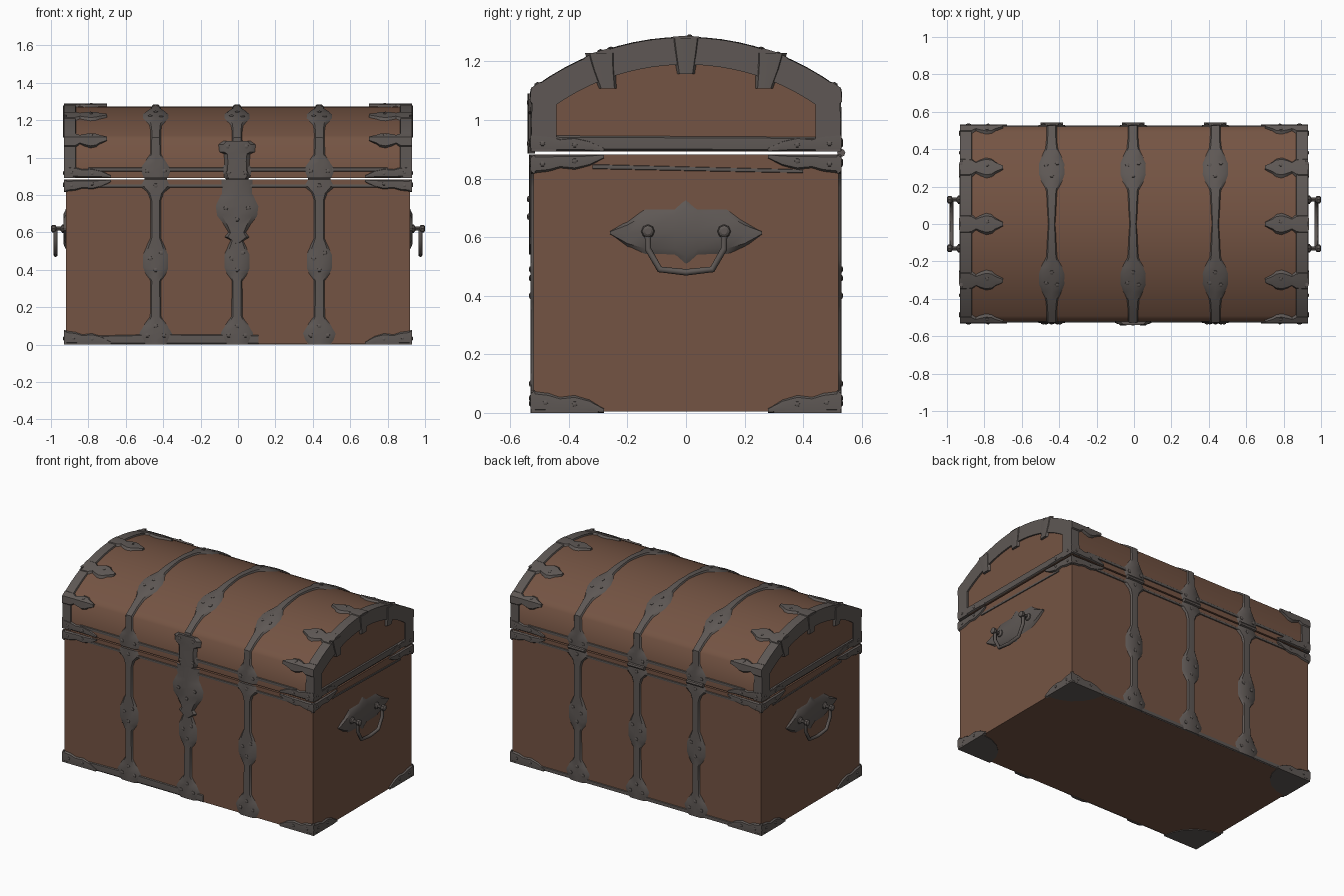
import bpy, bmesh, math

if "Cube" in bpy.data.objects:
    bpy.data.objects.remove(bpy.data.objects["Cube"])

HX, HY, TOP, LID0, SH = 0.92, 0.52, 0.883, 0.892, 1.10   # wood half sizes, body top, lid bottom, lid shoulder
R, CZ = 0.86, 0.413                                       # lid arch radius and centre height
PHI = math.asin(HY / R)
L = R * PHI                                               # half arc length
END = L + SH - LID0                                       # half length of the whole lid path
STRAPS = (-0.44, -0.005, 0.435)


def material(name, rgb):
    m = bpy.data.materials.new(name)
    m.diffuse_color = (*rgb, 1)
    m.use_nodes = True
    m.node_tree.nodes["Principled BSDF"].inputs["Base Color"].default_value = m.diffuse_color
    return m


wood = material("brown_wood", (0.175, 0.088, 0.056))
iron = material("dark_iron", (0.112, 0.097, 0.090))


def finish(name, bm, mat, angle=35):
    bmesh.ops.recalc_face_normals(bm, faces=bm.faces)
    me = bpy.data.meshes.new(name)
    bm.to_mesh(me)
    bm.free()
    me.materials.append(mat)
    me.shade_smooth()
    me.set_sharp_from_angle(angle=math.radians(angle))
    ob = bpy.data.objects.new(name, me)
    bpy.context.collection.objects.link(ob)
    return ob


# Surface maps: (u, v, height above the wood) -> point
def wall(s):
    return lambda u, z, n: (u, s * (HY + n), z)


def gable(s):
    return lambda u, z, n: (s * (HX + n), u, z)


def lid(x, s, n):
    a = abs(s)
    if a <= L + 1e-6:
        return (x, (R + n) * math.sin(s / R), CZ + (R + n) * math.cos(s / R))
    return (x, math.copysign(HY + n, s), SH - (a - L))


def swap(f):
    return lambda a, b, n: f(b, a, n)


def loft(bm, rings):
    rows = [[bm.verts.new(p) for p in r] for r in rings]
    k = len(rows[0])
    for a, b in zip(rows, rows[1:]):
        for i in range(k):
            j = (i + 1) % k
            bm.faces.new((a[i], a[j], b[j], b[i]))
    bm.faces.new(rows[0])
    bm.faces.new(rows[-1])


def strip(bm, stations, f, t=0.01):
    """Raised plate lying on a surface; stations are (along, low edge, high edge)."""
    sec = ((0, -0.004), (0.15, t), (0.5, t * 1.15), (0.85, t), (1, -0.004))
    loft(bm, [[f(a, lo + (hi - lo) * k, n) for k, n in sec] for a, lo, hi in stations])


def sym(c, pairs):
    return [(a, c - w, c + w) for a, w in pairs]


def rivet(bm, u, v, f, n, r=0.013):
    ring = lambda q, h: [f(u + q * math.cos(i * math.pi / 3), v + q * math.sin(i * math.pi / 3), h) for i in range(6)]
    loft(bm, [ring(r, n - 0.004), ring(r * 0.9, n + 0.003), ring(r * 0.4, n + 0.006)])


def box(name, lo, hi, mat):
    bm = bmesh.new()
    loft(bm, [[(x, y, z) for x, y in ((lo[0], lo[1]), (hi[0], lo[1]), (hi[0], hi[1]), (lo[0], hi[1]))]
              for z in (lo[2], hi[2])])
    return finish(name, bm, mat)


# Wooden body and arched lid
box("chest_body", (-HX, -HY, 0.004), (HX, HY, TOP), wood)
path = [-END] + [-L + 2 * L * i / 32 for i in range(33)] + [END]
bm = bmesh.new()
loft(bm, [[lid(x, s, 0) for s in path] for x in (-HX, HX)])
finish("chest_lid", bm, wood, 60)

# Vertical straps on the body, front and back
bm, rv = bmesh.new(), bmesh.new()
BODY = ((0.0, .065), (.03, .085), (.06, .095), (.10, .07), (.15, .032), (.34, .03), (.38, .06), (.41, .073),
        (.48, .073), (.52, .055), (.57, .03), (.77, .03), (.81, .045), (.845, .088), (.883, .065))
for s in (-1, 1):
    for x in STRAPS:
        strip(bm, sym(x, BODY), swap(wall(s)))
        for dx, z in ((0, .40), (-.03, .46), (.03, .49), (0, .10), (-.045, .05), (.045, .05), (0, .85)):
            rivet(rv, x + dx, z, wall(s), 0.01)
finish("body_straps", bm, iron)

# Straps over the lid
bm = bmesh.new()
HALF = ((.06, .025), (.12, .028), (.18, .032), (.23, .06), (.27, .074), (.33, .074), (.37, .058), (.42, .036),
        (.49, .03), (L, .03), (.64, .032), (.68, .06), (.72, .09), (END, .07))
LID = [(-a, w) for a, w in reversed(HALF)] + [(0, .02)] + list(HALF)
for x in STRAPS:
    strip(bm, sym(x, LID), swap(lid))
    for s in (-1, 1):
        for dx, a in ((0, .26), (-.03, .32), (.03, .33), (-.045, .73), (.045, .73)):
            rivet(rv, x + dx, s * a, lid, 0.01)
finish("lid_straps", bm, iron)

# Rims along both arched ends of the lid, wrapping onto the end faces
for side, sx in (("left", -1), ("right", 1)):
    bm = bmesh.new()
    rings = []
    for s in path:
        out = [lid(sx * x, s, n) for x, n in ((.865, -.004), (.87, .009), (.93, .009))]
        _, y, z = lid(0, s, 0)
        inner = [(sx * x, y * .85, LID0 + (z - LID0) * .78) for x in (.93, .915)]
        rings.append(out + inner)
    loft(bm, rings)
    # Leaf-shaped claws reaching onto the lid, and wedges on the end face
    claw = ((.93, .06), (.87, .058), (.845, .035), (.82, .05), (.79, .062), (.76, .055), (.74, .035), (.70, .012))
    for c in (-L, -.307, 0, .307, L):
        strip(bm, sym(c, [(sx * a, w * (.85 if abs(c) == L else 1)) for a, w in claw]), lid, 0.013)
        rivet(rv, sx * .785, c + .012 if abs(c) < L else c * .96, lid, 0.013, 0.011)
    for y in (-.29, 0, .29):
        z = CZ + math.sqrt(R * R - y * y)
        strip(bm, [(z + .006, y - .055, y + .055), (z - .05, y * .97 - .045, y * .97 + .045),
                   (z - .115, y * .92 - .032, y * .92 + .032)], swap(gable(sx)), 0.014)
    finish(side + "_lid_rim", bm, iron)

# Corner brackets: lid bottom, body top and body bottom, on all four sides
bm = bmesh.new()
for s in (-1, 1):
    for f, e in ((wall(s), .93), (gable(s), .53)):
        for m in (-1, 1):
            for lo, hi, flip in ((LID0, .958, 0), (.815, TOP, 1), (0, .078, 0)):
                st = []
                for d, h in ((0, 1), (.06, .9), (.10, .72), (.15, .8), (.20, .6), (.25, .2)):
                    h *= hi - lo
                    st.append((m * (e - d), hi - h if flip else lo, hi if flip else lo + h))
                strip(bm, st, f)
            for d, z in ((.04, .92), (.15, .915), (.04, .85), (.15, .86), (.05, .035), (.15, .03)):
                rivet(rv, m * (e - d), z, f, 0.01, 0.01)
finish("corner_brackets", bm, iron)

# Rim bands between the brackets
bm = bmesh.new()
for s in (-1, 1):
    for lo, hi in ((.925, .948), (.84, .858)):
        strip(bm, [(-.8, lo, hi), (.8, lo, hi)], wall(s), 0.006)
    strip(bm, [(-.45, LID0, .95), (.45, LID0, .945)], gable(s), 0.007)
    strip(bm, [(-.32, .832, .85), (.4, .818, .832)], gable(s), 0.005)
strip(bm, [(-.8, 0, .05), (-.4, 0, .06), (.11, 0, .055)], wall(-1), 0.005)
strip(bm, [(-.8, 0, .03), (.8, 0, .03)], wall(1), 0.005)
finish("rim_bands", bm, iron)

# Rounded feet plates under the four bottom corners
bm = bmesh.new()
for sx in (-1, 1):
    for sy in (-1, 1):
        arc = [(.93 - .25 * math.cos(a), .53 - .23 * math.sin(a)) for a in [i * math.pi / 10 for i in range(6)]]
        loft(bm, [[(sx * x, sy * y, z) for x, y in arc + [(.93, .53)]] for z in (0, .01)])
finish("bottom_corner_plates", bm, iron)

# Lock plate and hasp at the front
bm = bmesh.new()
LOCK = ((.54, .006), (.575, .07), (.60, .05), (.64, .075), (.69, .115), (.74, .122), (.785, .10), (.81, .085), (.883, .09))
strip(bm, sym(-.005, LOCK), swap(wall(-1)), 0.014)
finish("lock_plate", bm, iron)
bm = bmesh.new()
HASP = ((.885, .06), (.90, .075), (.98, .07), (1.02, .075), (1.03, .10), (1.07, .105), (1.09, .075))
strip(bm, sym(-.005, HASP), swap(wall(-1)), 0.018)
finish("hasp", bm, iron)
for dx, z in ((-.05, 1.06), (.05, 1.06), (-.045, .92), (.045, .92), (-.06, .73), (.06, .73), (0, .67)):
    rivet(rv, dx - .005, z, wall(-1), 0.017)

# Hinge barrels at the back
bm = bmesh.new()
for x in STRAPS:
    loft(bm, [[(x + d, .53 + .014 * math.cos(i * math.pi / 4), .888 + .014 * math.sin(i * math.pi / 4))
               for i in range(8)] for d in (-.06, .06)])
finish("hinges", bm, iron)

# Side handles: plate, two pegs and a drooping bar
for side, sx in (("left", -1), ("right", 1)):
    bm = bmesh.new()
    half = ((.26, .61, .62), (.20, .565, .655), (.14, .537, .70), (.04, .535, .70))
    st = [(-a, lo, hi) for a, lo, hi in half] + [(0, .50, .735)] + list(reversed(half))
    strip(bm, st, gable(sx), 0.012)
    finish(side + "_handle_plate", bm, iron)
    bm = bmesh.new()
    for y in (-.13, .13):
        loft(bm, [[(sx * x, y + r * math.cos(i * math.pi / 4), .62 + r * math.sin(i * math.pi / 4)) for i in range(8)]
                  for x, r in ((.925, .025), (.94, .022), (.948, .011), (.97, .011), (.978, .02), (.994, .02), (1.0, .011))])
    finish(side + "_handle_pegs", bm, iron)
    cu = bpy.data.curves.new(side + "_handle_bar", 'CURVE')
    cu.dimensions = '3D'
    cu.bevel_depth = 0.011
    cu.bevel_resolution = 2
    cu.use_fill_caps = True
    pts = [(y, z) for y, z in ((-.13, .62), (-.13, .56), (-.09, .49), (0, .48), (.09, .49), (.13, .56), (.13, .62))]
    sp = cu.splines.new('POLY')
    sp.points.add(len(pts) - 1)
    for p, (y, z) in zip(sp.points, pts):
        p.co = (sx * .975, y, z, 1)
    cu.materials.append(iron)
    bpy.context.collection.objects.link(bpy.data.objects.new(side + "_handle_bar", cu))

finish("rivets", rv, iron)
